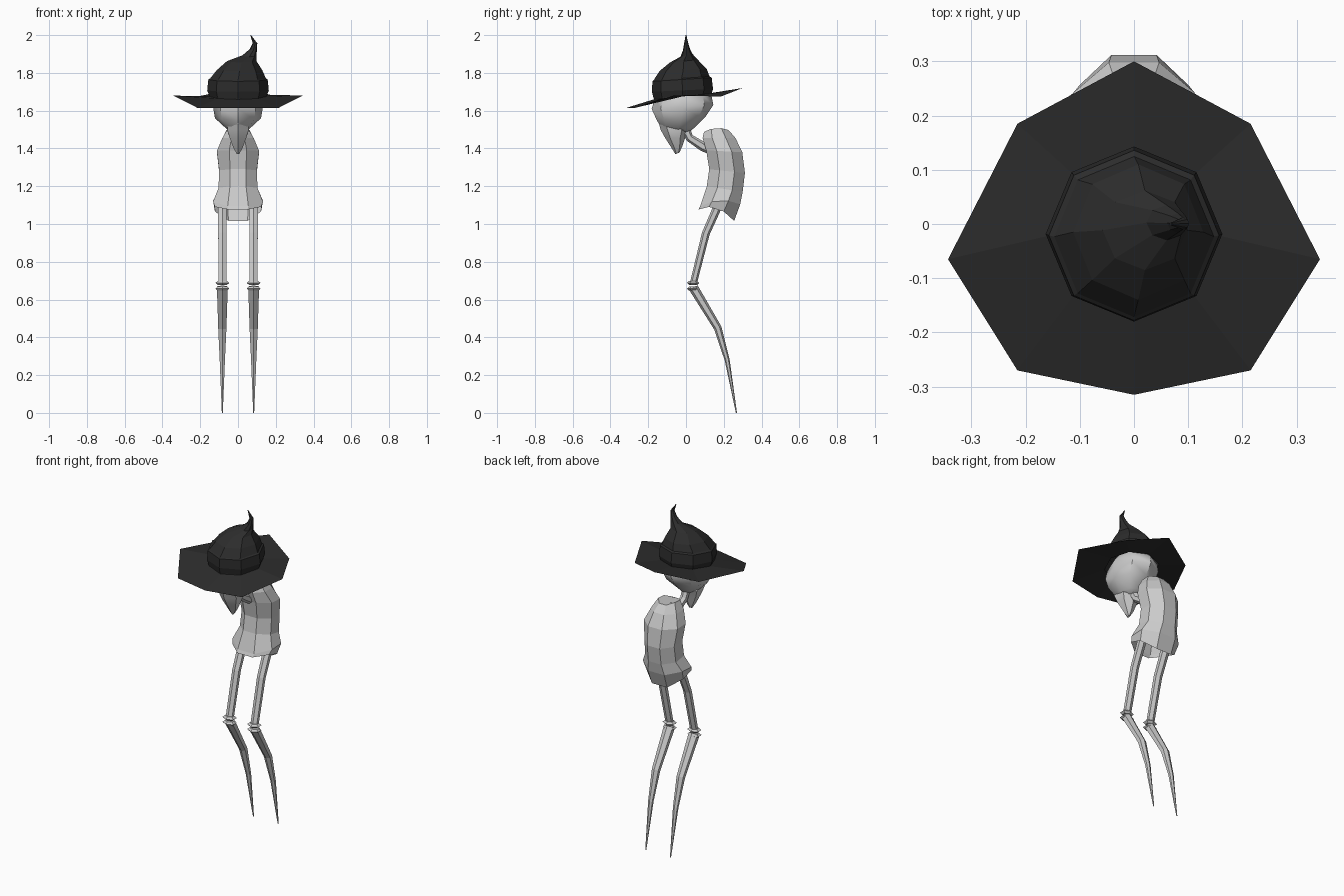
import bpy, bmesh, math


def ring(hw, front, back, cx=0.0, n=8, flat=False, lift=0.0):
    """Tilted n-sided ring from a front (y, z) point to a back (y, z) point."""
    off = math.pi / n if flat else 0.0
    k = 1 / math.cos(math.pi / n) if flat else 1.0
    pts = []
    for i in range(n):
        a = off + 2 * math.pi * i / n
        t = (1 - k * math.cos(a)) / 2 if flat else (1 - math.cos(a)) / 2
        s = math.sin(a) * (k if flat else 1.0)
        pts.append((cx + hw * s,
                    front[0] + t * (back[0] - front[0]),
                    front[1] + t * (back[1] - front[1]) + lift * math.sin(a) ** 2))
    return pts


def loft(name, rings, cap_start=True, cap_end=True, mat=None, mirror=False, smooth=None):
    bm = bmesh.new()
    loops = [[bm.verts.new(p) for p in r] for r in rings]
    n = len(loops[0])
    for a, b in zip(loops, loops[1:]):
        for i in range(n):
            j = (i + 1) % n
            bm.faces.new((a[i], a[j], b[j], b[i]))
    if cap_start:
        bm.faces.new(loops[0])
    if cap_end:
        bm.faces.new(loops[-1])
    bmesh.ops.recalc_face_normals(bm, faces=bm.faces)
    me = bpy.data.meshes.new(name)
    bm.to_mesh(me)
    bm.free()
    ob = bpy.data.objects.new(name, me)
    bpy.context.collection.objects.link(ob)
    if mat:
        me.materials.append(mat)
    if mirror:
        ob.modifiers.new("Mirror", 'MIRROR')
    if smooth:
        bpy.ops.object.select_all(action='DESELECT')
        ob.select_set(True)
        bpy.context.view_layer.objects.active = ob
        bpy.ops.object.shade_smooth_by_angle(angle=math.radians(smooth))
    return ob


black = bpy.data.materials.new("black_felt")
black.diffuse_color = (0.025, 0.025, 0.025, 1)

# Hat brim: drooping octagon, given as a half outline and mirrored
half = [(0, -0.315, 1.615), (0.215, -0.27, 1.615), (0.343, -0.065, 1.68),
        (0.215, 0.185, 1.675), (0, 0.30, 1.72)]
outer = half + [(-x, y, z) for x, y, z in half[3:0:-1]]
crown_base = ring(0.15, (-0.17, 1.66), (0.13, 1.69))
loft("hat_brim", [outer, crown_base], False, False, black)

# Hat crown: bent cone ending in a hooked tip
loft("hat_crown", [
    crown_base,
    ring(0.148, (-0.172, 1.76), (0.125, 1.78)),
    ring(0.12, (-0.14, 1.81), (0.11, 1.82), 0.008),
    ring(0.078, (-0.085, 1.855), (0.062, 1.87), 0.02),
    ring(0.037, (-0.03, 1.885), (0.035, 1.90), 0.06),
    ring(0.020, (-0.016, 1.92), (0.02, 1.93), 0.081),
    ring(0.012, (-0.010, 1.957), (0.012, 1.957), 0.09),
    ring(0.002, (-0.002, 2.0), (0.002, 2.0), 0.067),
], False, True, black)

# Hat band: loose strip round the crown
loft("hat_band", [
    ring(0.152, (-0.172, 1.665), (0.135, 1.69)),
    ring(0.163, (-0.18, 1.70), (0.143, 1.715)),
    ring(0.157, (-0.178, 1.755), (0.136, 1.775)),
    ring(0.146, (-0.170, 1.762), (0.123, 1.782)),
], False, False, black)

# Skull, narrowing into the jaw
loft("head", [
    ring(0.09, (-0.12, 1.71), (0.08, 1.73)),
    ring(0.128, (-0.165, 1.66), (0.135, 1.68)),
    ring(0.132, (-0.182, 1.61), (0.145, 1.63)),
    ring(0.122, (-0.155, 1.55), (0.105, 1.57)),
    ring(0.062, (-0.125, 1.50), (0.045, 1.51)),
    ring(0.04, (-0.10, 1.485), (0.02, 1.49)),
], smooth=40)

# Long hooked beak
loft("beak", [
    ring(0.05, (-0.180, 1.61), (-0.06, 1.60), n=6),
    ring(0.06, (-0.150, 1.56), (-0.03, 1.54), n=6),
    ring(0.066, (-0.135, 1.50), (0.015, 1.495), n=6),
    ring(0.050, (-0.11, 1.455), (-0.005, 1.455), n=6),
    ring(0.028, (-0.075, 1.40), (-0.02, 1.41), n=6),
    ring(0.008, (-0.056, 1.37), (-0.035, 1.378), n=6),
], smooth=40)

# Thin neck slanting back into the shoulders
loft("neck", [
    ring(0.022, (-0.02, 1.48), (0.02, 1.51), n=6),
    ring(0.022, (0.005, 1.44), (0.035, 1.47), n=6),
    ring(0.020, (0.075, 1.39), (0.105, 1.43), n=6),
    ring(0.022, (0.14, 1.36), (0.17, 1.40), n=6),
])

# Hunched robe body, open at the hem
loft("robe", [
    ring(0.055, (0.095, 1.485), (0.225, 1.495), flat=True, lift=0.018),
    ring(0.083, (0.088, 1.455), (0.262, 1.455), flat=True),
    ring(0.112, (0.107, 1.39), (0.298, 1.38), flat=True),
    ring(0.100, (0.123, 1.29), (0.312, 1.27), flat=True),
    ring(0.103, (0.110, 1.20), (0.300, 1.17), flat=True),
    ring(0.132, (0.075, 1.09), (0.287, 1.10), flat=True, lift=0.03),
    ring(0.122, (0.066, 1.07), (0.255, 1.01), flat=True, lift=0.045),
], True, False)


def leg_part(name, path, sides=6):
    """Path entries are (y, z, half width, half depth)."""
    loft(name, [ring(w, (y - d, z - t), (y + d, z + t), 0.083, sides)
                for y, z, w, d, t in path], mirror=True)


# Thin upper legs
leg_part("upper_leg", [(0.185, 1.15, 0.027, 0.022, -0.01), (0.158, 1.07, 0.026, 0.021, -0.008),
                       (0.105, 0.95, 0.025, 0.020, -0.006), (0.04, 0.69, 0.024, 0.018, -0.004)])

# Stacked knee rings
for i, z in enumerate((0.688, 0.658)):
    leg_part(f"knee_ring_{i + 1}", [(0.038, z + 0.011, 0.028, 0.022, 0), (0.038, z, 0.042, 0.033, 0),
                                    (0.038, z - 0.011, 0.028, 0.022, 0)])

# Lower legs: bent spikes tapering to the ground
leg_part("lower_leg", [(0.038, 0.665, 0.033, 0.024, 0.01), (0.168, 0.45, 0.025, 0.019, 0.008),
                       (0.218, 0.28, 0.016, 0.013, 0.003), (0.267, 0.0, 0.003, 0.003, 0)])
